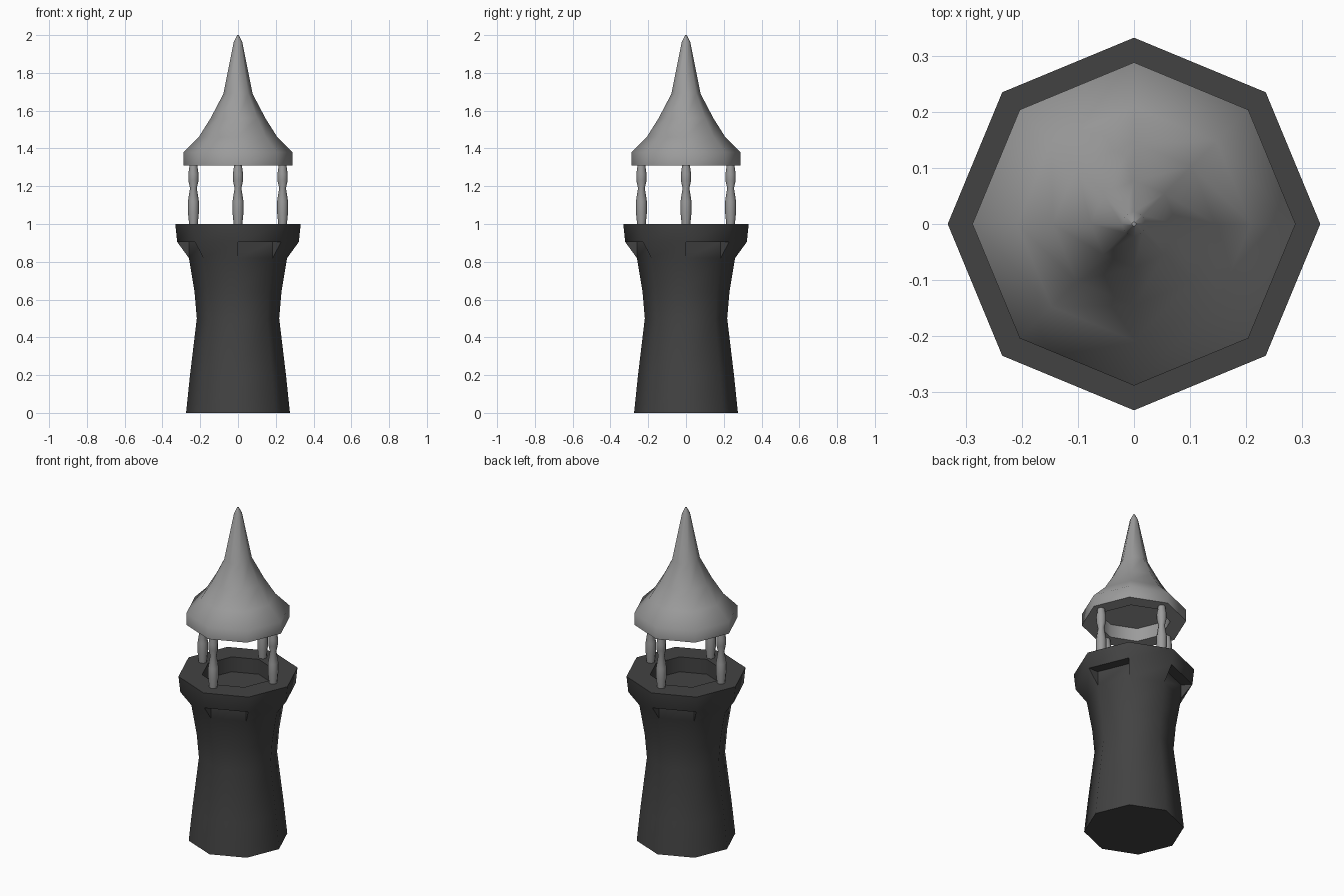
import bpy, bmesh, math

if "Cube" in bpy.data.objects:
    bpy.data.objects.remove(bpy.data.objects["Cube"])


def material(name, v):
    m = bpy.data.materials.new(name)
    m.diffuse_color = (v, v, v, 1)
    m.use_nodes = True
    m.node_tree.nodes["Principled BSDF"].inputs["Base Color"].default_value = m.diffuse_color
    return m


DARK = material("dark stone", 0.055)
GREY = material("light grey", 0.33)


def lathe(name, profile, mat, sides=8, centre=(0, 0), notch=None):
    """Faceted lathe with capped ends; 'notch' is the band whose alternate sides are recessed."""
    bm = bmesh.new()

    def ring(r, z):
        return [bm.verts.new((centre[0] + r * math.cos(2 * math.pi * i / sides),
                              centre[1] + r * math.sin(2 * math.pi * i / sides), z))
                for i in range(sides)]

    rings = [ring(r, z) for r, z in profile]
    for k in range(len(rings) - 1):
        lo, hi = rings[k], rings[k + 1]
        if k == notch:
            step = ring(profile[k][0], profile[k + 1][1])
        for i in range(sides):
            j = (i + 1) % sides
            if k == notch and i % 2 == 0:
                # upright wall, overhanging ledge and two cheeks
                bm.faces.new((lo[i], lo[j], step[j], step[i]))
                bm.faces.new((step[i], step[j], hi[j], hi[i]))
                bm.faces.new((lo[i], step[i], hi[i]))
                bm.faces.new((lo[j], hi[j], step[j]))
            else:
                bm.faces.new((lo[i], lo[j], hi[j], hi[i]))
    bm.faces.new(rings[0][::-1])
    bm.faces.new(rings[-1])
    bmesh.ops.recalc_face_normals(bm, faces=bm.faces)
    me = bpy.data.meshes.new(name)
    bm.to_mesh(me)
    bm.free()
    ob = bpy.data.objects.new(name, me)
    bpy.context.collection.objects.link(ob)
    me.materials.append(mat)
    bpy.ops.object.select_all(action='DESELECT')
    ob.select_set(True)
    bpy.context.view_layer.objects.active = ob
    bpy.ops.object.shade_smooth_by_angle(angle=math.radians(50))
    return ob


# Tower shaft with flared parapet, corbel notches and sunken floor
lathe("tower", [(0.275, 0), (0.254, 0.2), (0.218, 0.5), (0.23, 0.64), (0.26, 0.82),
                (0.322, 0.905), (0.332, 1.0), (0.2, 1.0), (0.2, 0.91)], DARK, notch=4)

# Roof with recessed ceiling, straight eave and concave spire
lathe("roof", [(0.2, 1.39), (0.2, 1.31), (0.288, 1.31), (0.288, 1.38), (0.208, 1.46),
               (0.145, 1.56), (0.077, 1.69), (0.022, 1.965), (0.004, 2.0)], GREY)

# Four turned posts between parapet and roof
POST = [(0.023, 1.0), (0.029, 1.06), (0.029, 1.12), (0.018, 1.19),
        (0.027, 1.23), (0.027, 1.265), (0.02, 1.315)]
for n in range(4):
    a = n * math.pi / 2
    lathe("post_%d" % (n + 1), POST, GREY, centre=(0.236 * math.cos(a), 0.236 * math.sin(a)))
